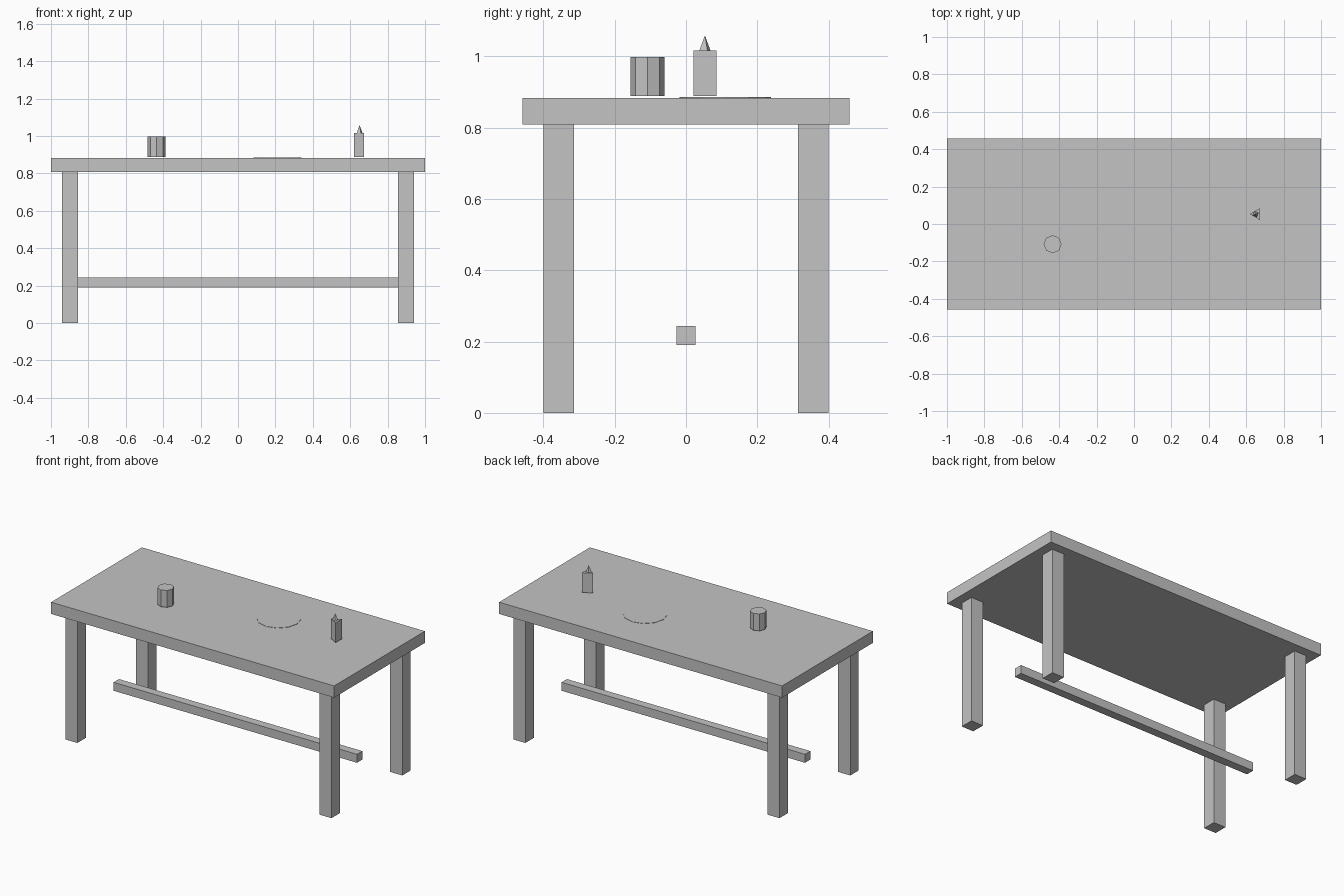
import bpy
import math

if "Cube" in bpy.data.objects:
    bpy.data.objects.remove(bpy.data.objects["Cube"])

grey = bpy.data.materials.new("plain grey")
grey.diffuse_color = (0.55, 0.55, 0.55, 1)
grey.use_nodes = True
grey.node_tree.nodes["Principled BSDF"].inputs["Base Color"].default_value = grey.diffuse_color


def finish(name):
    obj = bpy.context.object
    obj.name = name
    obj.data.materials.append(grey)
    return obj


def box(name, low, high):
    """Axis-aligned box between two corners."""
    centre = [(a + b) / 2 for a, b in zip(low, high)]
    bpy.ops.mesh.primitive_cube_add(size=1, location=centre)
    bpy.context.object.scale = [b - a for a, b in zip(low, high)]
    bpy.ops.object.transform_apply(location=False, rotation=False, scale=True)
    return finish(name)


def prism(name, sides, x, y, bottom, top, radius, top_radius=None, angle=0):
    """Upright faceted prism or cone; angle places one corner, from +x."""
    bpy.ops.mesh.primitive_cone_add(
        vertices=sides, radius1=radius,
        radius2=radius if top_radius is None else top_radius,
        depth=top - bottom, location=(x, y, (bottom + top) / 2),
        rotation=(0, 0, math.radians(angle - 90)))
    return finish(name)


# Table top
TOP = 0.883
box("table_top", (-1, -0.458, 0.808), (1, 0.458, TOP))

# Four legs
for side, sx in (("left", -1), ("right", 1)):
    for end, sy in (("front", -1), ("back", 1)):
        cx, cy, h = sx * 0.898, sy * 0.357, 0.0425
        box(f"{end}_{side}_leg", (cx - h, cy - h, 0), (cx + h, cy + h, 0.808))

# Long rail between the legs
box("stretcher", (-0.86, -0.027, 0.19), (0.86, 0.027, 0.244))

# Cup, plate and candle on the table
prism("cup", 8, -0.435, -0.108, 0.889, 0.997, 0.048)
prism("plate", 12, 0.211, 0.11, TOP, TOP + 0.002, 0.128)
prism("candle", 3, 0.656, 0.053, 0.889, 1.016, 0.037, angle=180)
prism("flame", 4, 0.65, 0.053, 1.016, 1.058, 0.017, top_radius=0, angle=24)
